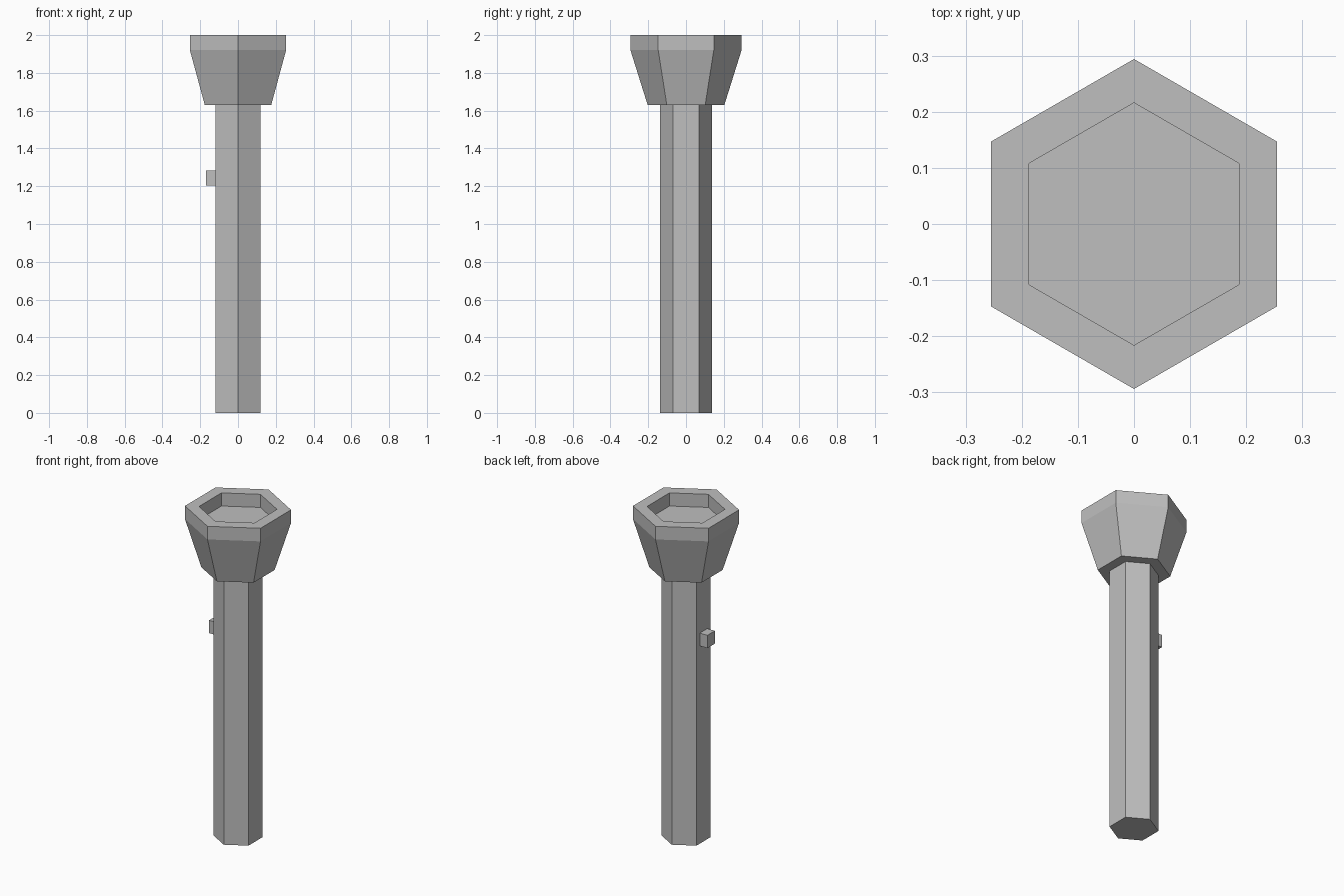
import bpy
import bmesh
from math import cos, sin, pi

cube = bpy.data.objects.get("Cube")
if cube:
    bpy.data.objects.remove(cube, do_unlink=True)

# Single grey material
GREY = (0.52, 0.52, 0.52, 1.0)
grey = bpy.data.materials.new("grey")
grey.use_nodes = True
grey.diffuse_color = GREY
grey.node_tree.nodes["Principled BSDF"].inputs["Base Color"].default_value = GREY


def finish(name, bm):
    bmesh.ops.recalc_face_normals(bm, faces=bm.faces)
    mesh = bpy.data.meshes.new(name)
    bm.to_mesh(mesh)
    bm.free()
    mesh.materials.append(grey)
    obj = bpy.data.objects.new(name, mesh)
    bpy.context.collection.objects.link(obj)
    return obj


def hex_lathe(name, profile, sides=6):
    """Skin hexagonal rings given as (radius, z), capping both ends."""
    bm = bmesh.new()
    rings = []
    for radius, z in profile:
        angles = [pi / 2 + 2 * pi * i / sides for i in range(sides)]
        rings.append([bm.verts.new((radius * cos(a), radius * sin(a), z)) for a in angles])
    for low, high in zip(rings, rings[1:]):
        for i in range(sides):
            j = (i + 1) % sides
            bm.faces.new((low[i], low[j], high[j], high[i]))
    bm.faces.new(rings[0])
    bm.faces.new(rings[-1])
    return finish(name, bm)


def box(name, low, high):
    bm = bmesh.new()
    bmesh.ops.create_cube(bm, size=1)
    for v in bm.verts:
        v.co = [(a + b) / 2 + c * (b - a) for a, b, c in zip(low, high, v.co)]
    return finish(name, bm)


# Hexagonal grip
hex_lathe("handle", [(0.137, 0), (0.137, 1.64)])

# Flared head with a straight rim and a sunken lens
hex_lathe("head", [(0.203, 1.63), (0.294, 1.92), (0.294, 2.0),
                   (0.216, 2.0), (0.216, 1.92)])

# Switch on the side of the grip
box("switch_button", (-0.17, -0.035, 1.205), (-0.10, 0.037, 1.283))
